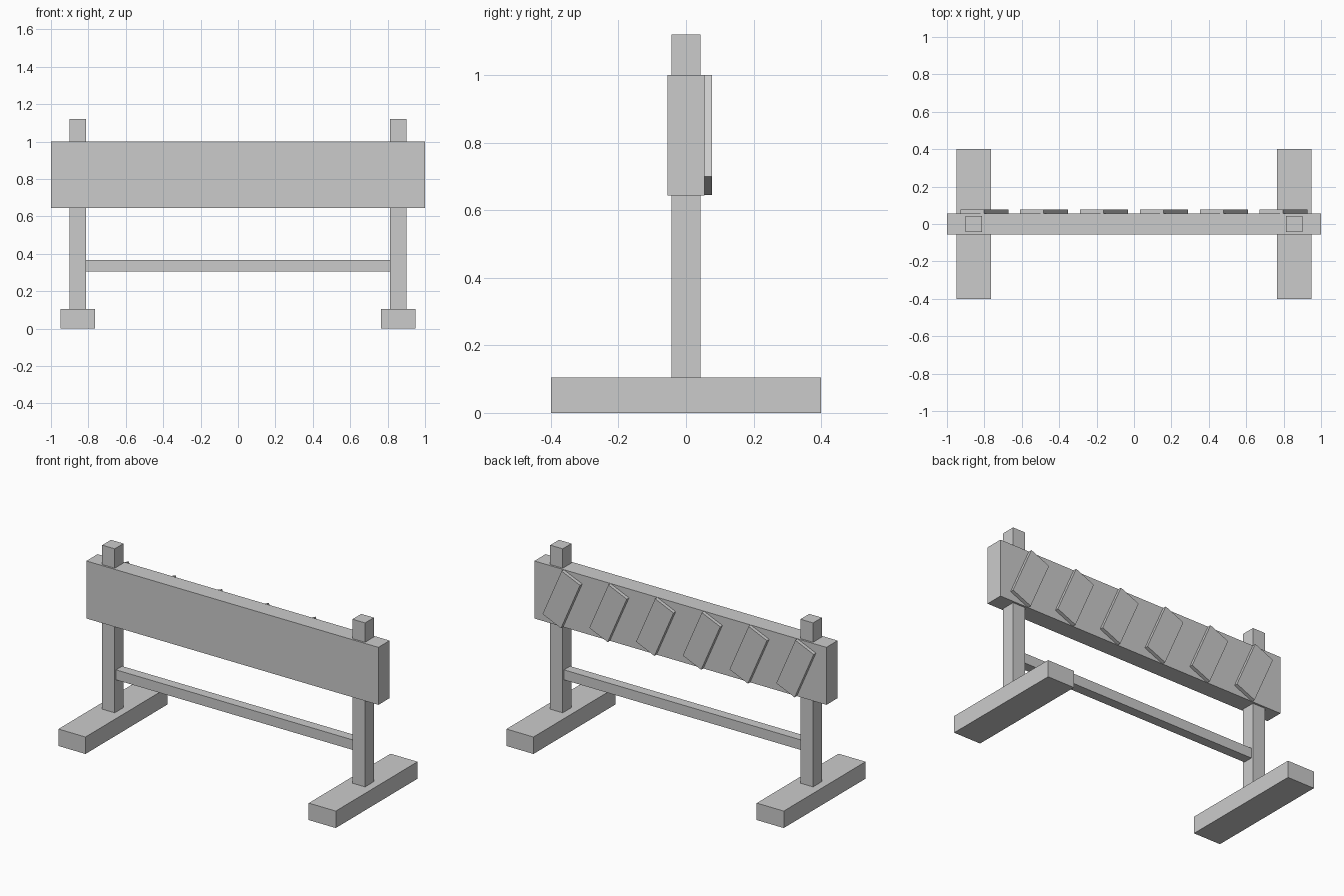
import bpy
import math
from mathutils import Matrix, Vector

if "Cube" in bpy.data.objects:
    bpy.data.objects.remove(bpy.data.objects["Cube"])


def box(name, center, size, tilt=0.0):
    """Box with baked size, optionally tilted about the y axis."""
    bpy.ops.mesh.primitive_cube_add(size=1)
    obj = bpy.context.object
    obj.name = name
    obj.data.transform(Matrix.Diagonal(Vector((*size, 1))))
    obj.location = center
    obj.rotation_euler.y = tilt
    return obj


# Wide barrier board
box("board", (0, 0, 0.822), (2.0, 0.11, 0.356))

# Feet and posts, one pair on each side
for side, label in ((-1, "left"), (1, "right")):
    box(label + "_foot", (side * 0.857, 0, 0.0525), (0.185, 0.8, 0.105))
    box(label + "_post", (side * 0.857, 0, 0.61), (0.086, 0.086, 1.02))

# Lower rail between the posts
box("lower_rail", (0, 0, 0.335), (1.63, 0.06, 0.062))

# Slanted warning stripes on the back of the board
for i in range(6):
    box(f"stripe_{i + 1}", (-0.8 + i * 0.32, 0.065, 0.822),
        (0.137, 0.024, 0.328), -math.radians(23.5))
